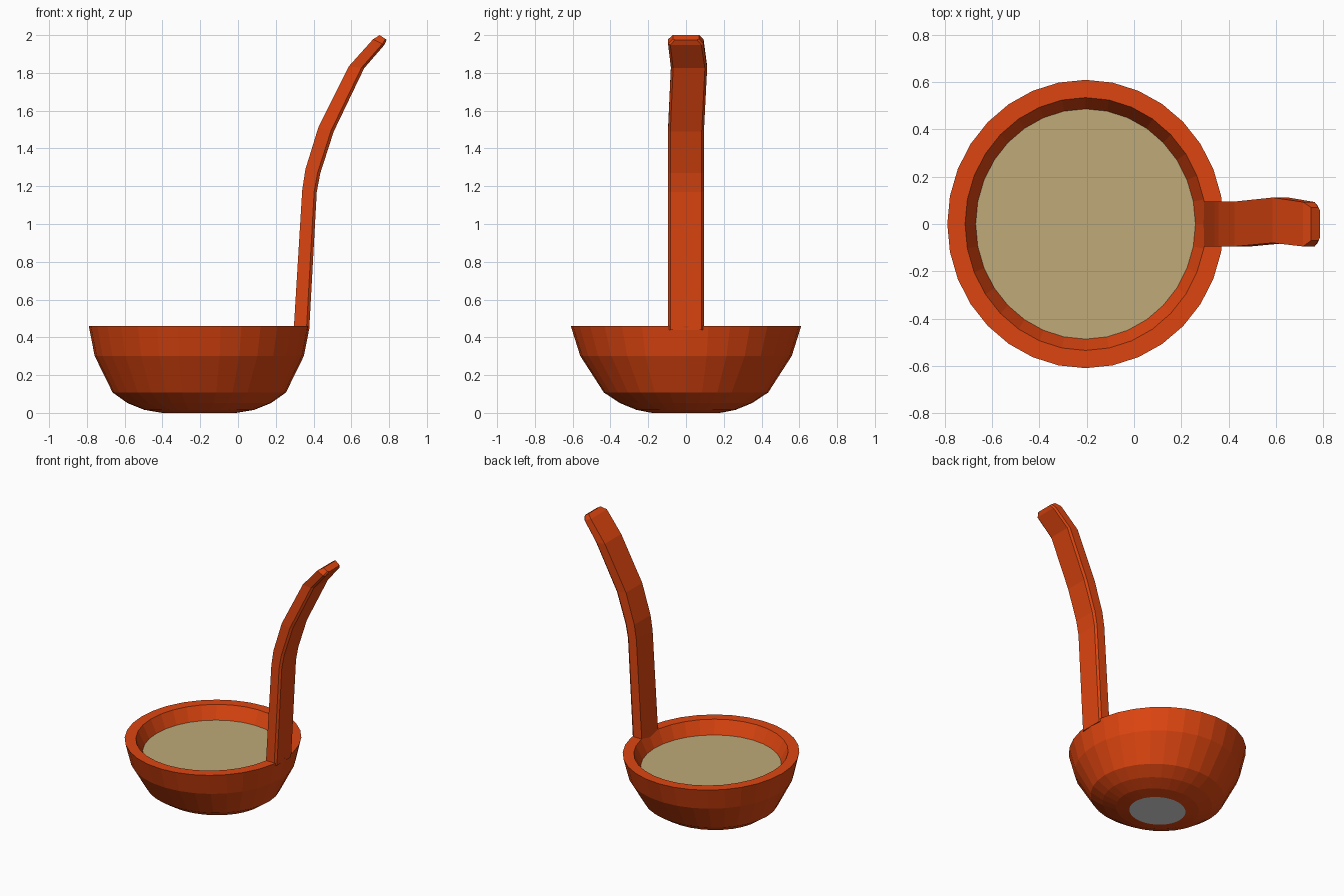
import bpy, bmesh, math

if "Cube" in bpy.data.objects:
    bpy.data.objects.remove(bpy.data.objects["Cube"])

def material(name, rgb):
    m = bpy.data.materials.new(name)
    m.diffuse_color = (*rgb, 1)
    m.use_nodes = True
    m.node_tree.nodes["Principled BSDF"].inputs["Base Color"].default_value = m.diffuse_color
    return m

orange = material("burnt_orange", (0.73, 0.06, 0.005))
tan = material("soup_tan", (0.52, 0.40, 0.19))
grey = material("light_grey", (0.7, 0.7, 0.7))

SIDES, CX = 32, -0.205

def finish(bm, name, mats):
    bmesh.ops.recalc_face_normals(bm, faces=bm.faces)
    me = bpy.data.meshes.new(name)
    bm.to_mesh(me)
    bm.free()
    for m in mats:
        me.materials.append(m)
    ob = bpy.data.objects.new(name, me)
    bpy.context.collection.objects.link(ob)
    return ob

def skin(bm, rings):
    """Bridge rings of points and return the vertex rings."""
    vr = [[bm.verts.new(p) for p in r] for r in rings]
    n = len(rings[0])
    for a, b in zip(vr, vr[1:]):
        for i in range(n):
            j = (i + 1) % n
            bm.faces.new((a[i], a[j], b[j], b[i]))
    return vr

def ellipse(rx, ry, z):
    return [(CX + rx * math.cos(2 * math.pi * i / SIDES),
             ry * math.sin(2 * math.pi * i / SIDES), z) for i in range(SIDES)]

# Bowl: outer wall, rim, inner wall, with a grey foot and a soup surface
profile = [(0.195, 0.18, 0.0), (0.29, 0.262, 0.016), (0.38, 0.35, 0.052),
           (0.459, 0.435, 0.108), (0.554, 0.56, 0.302), (0.585, 0.61, 0.46),
           (0.51, 0.535, 0.46), (0.465, 0.487, 0.365)]
bm = bmesh.new()
rings = skin(bm, [ellipse(*p) for p in profile])
bm.faces.new(rings[0]).material_index = 1
bm.faces.new(rings[-1]).material_index = 2
finish(bm, "ladle_bowl_with_soup", [orange, grey, tan])

# Handle: inner edge x, z, outer edge x, z, then y range
sections = [(0.295, 0.44, 0.377, 0.44, -0.095, 0.095),
            (0.34, 1.18, 0.417, 1.17, -0.095, 0.095),
            (0.357, 1.29, 0.436, 1.27, -0.095, 0.095),
            (0.425, 1.51, 0.507, 1.49, -0.095, 0.095),
            (0.587, 1.835, 0.668, 1.825, -0.08, 0.112),
            (0.715, 1.978, 0.775, 1.948, -0.095, 0.093),
            (0.75, 2.0, 0.787, 1.975, -0.07, 0.07)]
loops = []
for xi, zi, xo, zo, y0, y1 in sections:
    # outer corners carry a small chamfer
    t = 0.82
    xm, zm = xi + (xo - xi) * t, zi + (zo - zi) * t
    loops.append([(xi, y0, zi), (xm, y0, zm), (xo, y0 + 0.012, zo),
                  (xo, y1 - 0.012, zo), (xm, y1, zm), (xi, y1, zi)])
bm = bmesh.new()
rings = skin(bm, loops)
bm.faces.new(rings[0])
bm.faces.new(rings[-1])
finish(bm, "handle", [orange])
